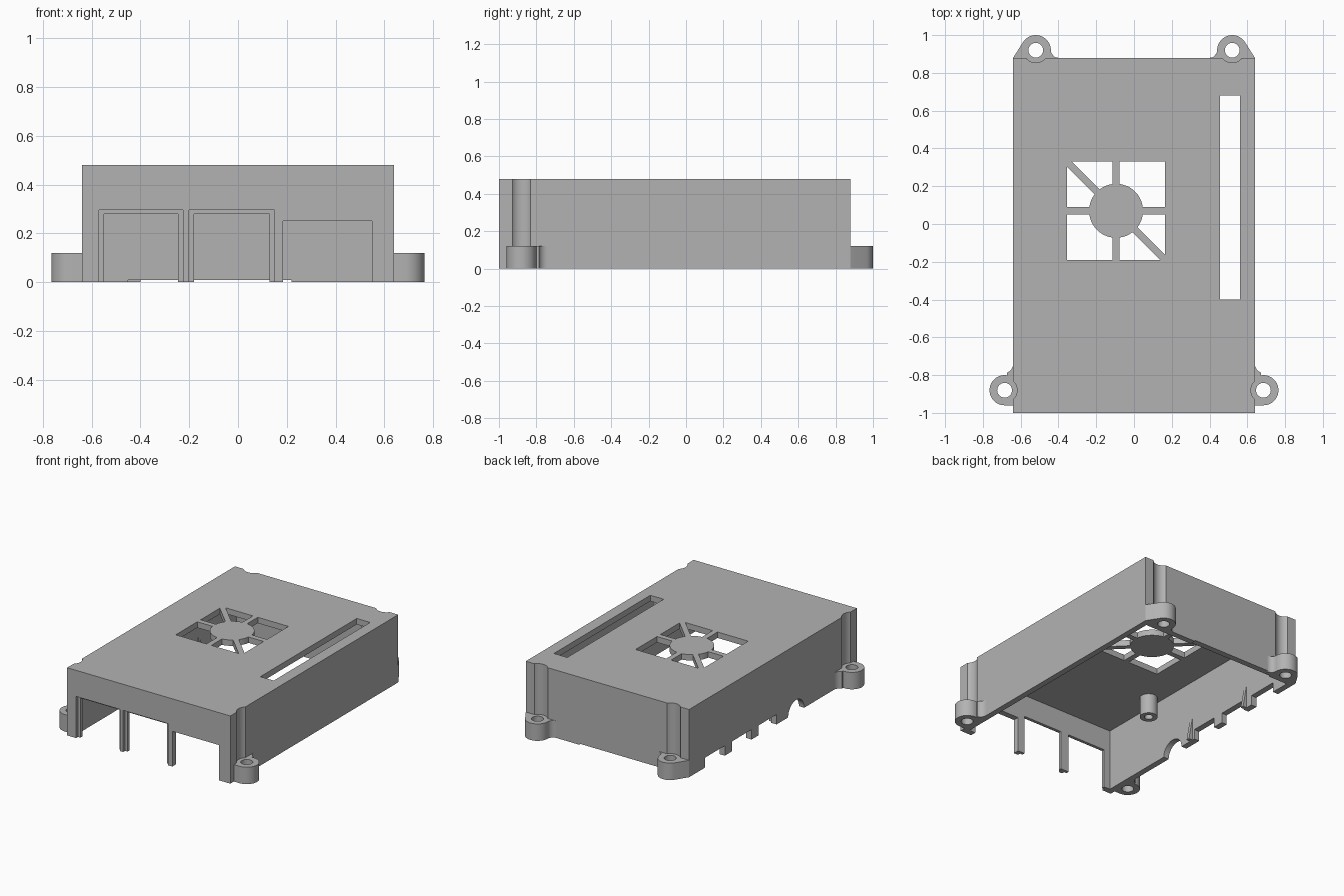
import bpy, bmesh, math
from mathutils import Matrix

old = bpy.data.objects.get("Cube")
if old:
    bpy.data.objects.remove(old, do_unlink=True)

grey = bpy.data.materials.new("plain grey")
grey.use_nodes = True
COLOUR = (0.45, 0.45, 0.45, 1)
grey.diffuse_color = COLOUR
grey.node_tree.nodes["Principled BSDF"].inputs["Base Color"].default_value = COLOUR

W, BACK, FRONT, H, T = 0.64, 0.88, -1.0, 0.48, 0.042
LUG_H = 0.12


def finish(name, bm):
    bmesh.ops.recalc_face_normals(bm, faces=bm.faces)
    me = bpy.data.meshes.new(name)
    bm.to_mesh(me)
    bm.free()
    me.materials.append(grey)
    ob = bpy.data.objects.new(name, me)
    bpy.context.collection.objects.link(ob)
    return ob


def box(name, x, y, z):
    bm = bmesh.new()
    bmesh.ops.create_cube(bm, size=1)
    for v in bm.verts:
        for i, (lo, hi) in enumerate((x, y, z)):
            v.co[i] = hi if v.co[i] > 0 else lo
    return finish(name, bm)


def cylinder(name, x, y, r, z0, z1):
    bm = bmesh.new()
    bmesh.ops.create_cone(bm, cap_ends=True, segments=48, radius1=r, radius2=r,
                          depth=z1 - z0, matrix=Matrix.Translation((x, y, (z0 + z1) / 2)))
    return finish(name, bm)


def prism(name, points, z0, z1):
    bm = bmesh.new()
    face = bm.faces.new([bm.verts.new((x, y, z0)) for x, y in points])
    new = bmesh.ops.extrude_face_region(bm, geom=[face])["geom"]
    verts = [g for g in new if isinstance(g, bmesh.types.BMVert)]
    bmesh.ops.translate(bm, verts=verts, vec=(0, 0, z1 - z0))
    return finish(name, bm)


def arc(cx, cy, r, a0, a1, n=16):
    angles = [math.radians(a0 + (a1 - a0) * i / n) for i in range(n + 1)]
    return [(cx + r * math.cos(a), cy + r * math.sin(a)) for a in angles]


def combine(target, other, operation="DIFFERENCE"):
    mod = target.modifiers.new("combine", "BOOLEAN")
    mod.operation, mod.object, mod.solver = operation, other, "EXACT"
    with bpy.context.temp_override(object=target, active_object=target):
        bpy.ops.object.modifier_apply(modifier=mod.name)
    bpy.data.objects.remove(other, do_unlink=True)


def smooth(ob):
    bpy.ops.object.select_all(action="DESELECT")
    ob.select_set(True)
    bpy.context.view_layer.objects.active = ob
    bpy.ops.object.shade_smooth_by_angle(angle=math.radians(30))


# Open-bottomed shell
shell = box("case_shell", (-W, W), (FRONT, BACK), (0, H))
combine(shell, box("cavity", (-W + T, W - T), (FRONT + T, BACK - T), (-0.1, H - T)))

# Front port openings, two of them with a stepped frame
for x0, x1, top in ((-0.55, -0.245, 0.28), (-0.18, 0.13, 0.28), (0.185, 0.55, 0.25)):
    combine(shell, box("port", (x0, x1), (FRONT - 0.1, FRONT + 0.1), (-0.1, top)))
    if top > 0.26:
        combine(shell, box("port_step", (x0 - 0.02, x1 + 0.02),
                           (FRONT - 0.1, FRONT + T / 2), (-0.1, top + 0.015)))

# Connector notches along the bottom of the right wall, and the round one
for y0, y1 in ((-0.1, 0.1), (0.18, 0.4), (0.48, 0.7)):
    combine(shell, box("notch", (-W - 0.1, -W + 0.1), (y0, y1), (-0.1, 0.07)))
jack = cylinder("jack", 0, 0, 0.09, -0.1, 0.1)
jack.data.transform(Matrix.Translation((-W, -0.32, 0)) @ Matrix.Rotation(math.pi / 2, 4, "Y"))
combine(shell, jack)

# Shallow relief under the back wall
combine(shell, box("relief", (-0.45, 0.22), (BACK - 0.1, BACK + 0.1), (-0.1, 0.008)))

# Roof slot and fan grille
combine(shell, box("slot", (0.455, 0.56), (-0.4, 0.68), (H - 0.1, H + 0.1)))
cx, cy, half, bar = -0.095, 0.07, 0.26, 0.019
grille = box("grille", (cx - half, cx + half), (cy - half, cy + half), (H - 0.1, H + 0.1))
for angle in (0, 90, -45):
    spoke = box("spoke", (-0.5, 0.5), (-bar, bar), (0, 1))
    spoke.data.transform(Matrix.Translation((cx, cy, 0)) @ Matrix.Rotation(math.radians(angle), 4, "Z"))
    combine(grille, spoke)
combine(grille, cylinder("hub", cx, cy, 0.143, 0, 1))
combine(shell, grille)

# Screw lugs with driver grooves in the walls above them
bx, by, fx, fy, r = 0.52, 0.92, 0.685, -0.88, 0.08
back_outline = ([(0.64, 0.85), (0.64, 0.88)] + arc(bx, by, r, 35, 190)
                + arc(0.40, 0.92, 0.04, 0, -90, 8) + [(0.40, 0.85)])
front_outline = ([(0.61, -0.96)] + arc(fx, fy, r, -90, 100)
                 + arc(0.69, -0.74, 0.05, 250, 180, 8) + [(0.61, -0.74)])
for side, word in ((1, "left"), (-1, "right")):
    for place, outline, x, y in (("back", back_outline, bx, by), ("front", front_outline, fx, fy)):
        combine(shell, cylinder("groove", side * x, y, 0.066, LUG_H, H + 0.1))
        lug = prism(f"{place}_{word}_lug", [(side * px, py) for px, py in outline], 0, LUG_H)
        combine(lug, cylinder("screw_hole", side * x, y, 0.039, -0.1, 0.3))
        smooth(lug)

# Hollow board pegs under the roof
for side, word in ((1, "left"), (-1, "right")):
    for y, place in ((-0.465, "front"), (0.75, "back")):
        peg = cylinder(f"{place}_{word}_peg", side * 0.515, y, 0.058, 0.295, H - T / 2)
        combine(peg, cylinder("peg_hole", side * 0.515, y, 0.028, 0.2, 0.4))
        smooth(peg)

# Thin tapered ribs inside the right wall
for i, y in enumerate((-0.13, 0.42)):
    rib = prism(f"wall_rib_{i + 1}", [(0, 0), (0.035, 0), (0, 0.2)], y - 0.012, y + 0.012)
    for v in rib.data.vertices:
        v.co = (-W + T - 0.005 + v.co.x, v.co.z, v.co.y)
    rib.data.flip_normals()

smooth(shell)
